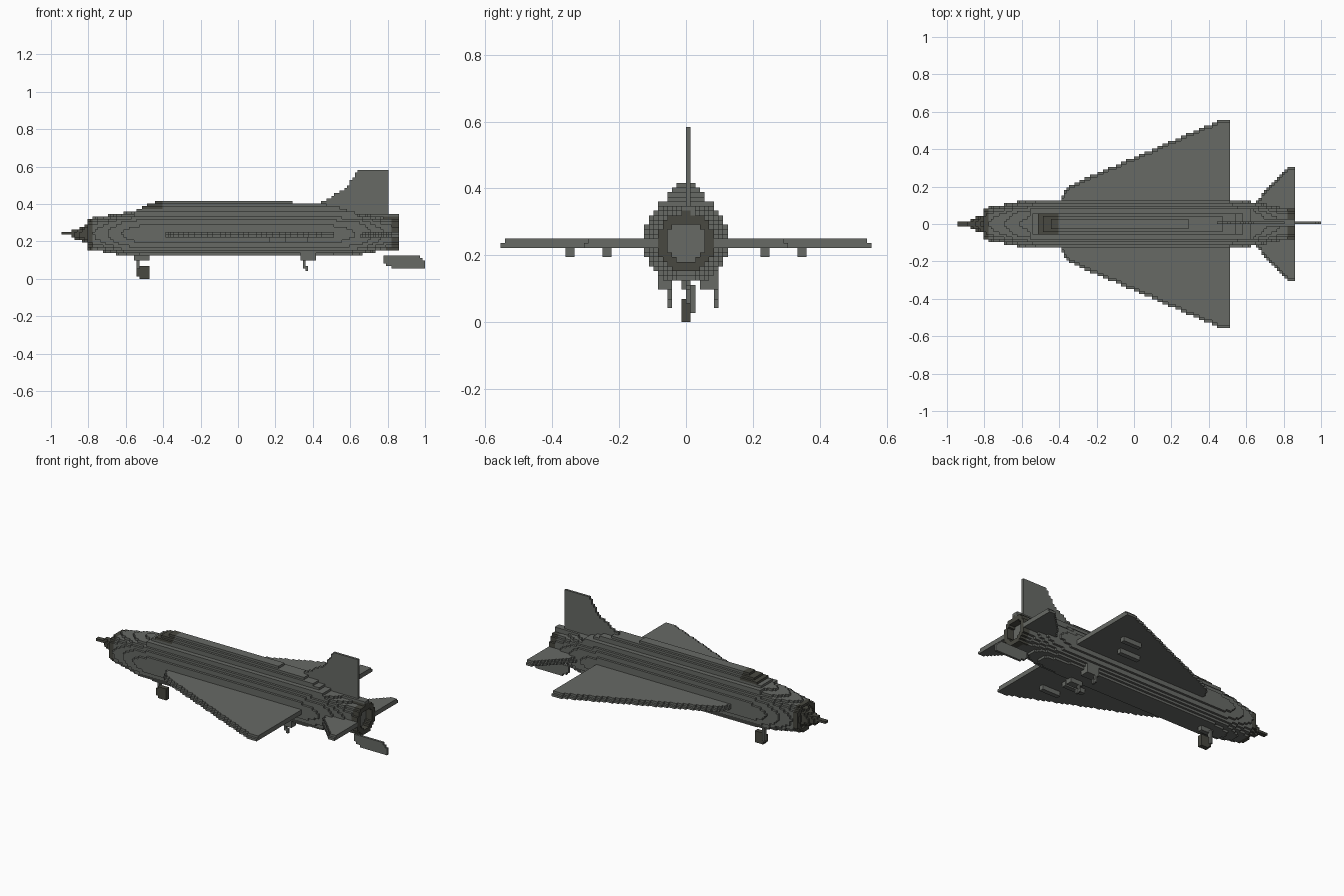
import bpy, bmesh, math
from mathutils import Vector

cube = bpy.data.objects.get("Cube")
if cube:
    bpy.data.objects.remove(cube, do_unlink=True)

V = 2 / 144        # edge length of one block
AXIS = 0.24        # height of the fuselage centre line


def material(name, color):
    m = bpy.data.materials.new(name)
    m.use_nodes = True
    rgba = (*color, 1)
    m.diffuse_color = rgba
    m.node_tree.nodes["Principled BSDF"].inputs["Base Color"].default_value = rgba
    return m


GREY = material("airframe grey", (0.135, 0.142, 0.13))
DARK = material("dark metal", (0.065, 0.065, 0.052))


def interp(points, x):
    """Piecewise linear lookup, zero outside the listed range."""
    for (x0, a), (x1, b) in zip(points, points[1:]):
        if x0 <= x <= x1:
            return a + (b - a) * (x - x0) / (x1 - x0)
    return 0


def blocks(name, mat, lo, hi, test=lambda x, y, z: True):
    """Fill the box lo-hi with blocks that pass the test, keeping outer faces."""
    ranges = [range(round(a / V), round(b / V)) for a, b in zip(lo, hi)]
    cells = {(i, j, k) for i in ranges[0] for j in ranges[1] for k in ranges[2]
             if test((i + .5) * V, (j + .5) * V, (k + .5) * V)}
    bm = bmesh.new()
    cache = {}

    def vert(p):
        if p not in cache:
            cache[p] = bm.verts.new(Vector(p) * V)
        return cache[p]

    for c in cells:
        for axis in range(3):
            for side in (0, 1):
                near = list(c)
                near[axis] += 2 * side - 1
                if tuple(near) in cells:
                    continue
                loop = []
                for u, w in ((0, 0), (1, 0), (1, 1), (0, 1)):
                    p = list(c)
                    p[axis] += side
                    p[(axis + 1) % 3] += u
                    p[(axis + 2) % 3] += w
                    loop.append(vert(tuple(p)))
                bm.faces.new(loop if side else loop[::-1])
    mesh = bpy.data.meshes.new(name)
    bm.to_mesh(mesh)
    bm.free()
    mesh.materials.append(mat)
    ob = bpy.data.objects.new(name, mesh)
    bpy.context.collection.objects.link(ob)
    return ob


# Fuselage: rounded barrel with an open intake at the nose
body_radius = [(-0.82, 0.083), (-0.74, 0.095), (-0.62, 0.118), (-0.5, 0.126),
               (0.48, 0.126), (0.65, 0.117), (0.78, 0.09), (0.83, 0.085)]


def in_body(x, y, z):
    r = interp(body_radius, x)
    d = abs(y) ** 2.3 + abs((z - AXIS) * 1.04) ** 2.3
    intake = x < -0.74 and math.hypot(y, z - AXIS) < 0.066
    return d < r ** 2.3 and not intake


blocks("intake_lip", DARK, (-0.805, -0.14, 0.1), (-0.775, 0.14, 0.37), in_body)
blocks("fuselage", GREY, (-0.775, -0.14, 0.1), (0.82, 0.14, 0.37), in_body)

# Nose cone
cone = [(-0.945, 0.011), (-0.895, 0.012), (-0.87, 0.025), (-0.8, 0.052), (-0.72, 0.062)]
blocks("nose_cone", DARK, (-0.94, -0.08, 0.15), (-0.73, 0.08, 0.33),
       lambda x, y, z: math.hypot(y, z - AXIS) < interp(cone, x))

# Exhaust nozzle: ring with a recess
blocks("exhaust_nozzle", DARK, (0.77, -0.1, 0.13), (0.865, 0.1, 0.35),
       lambda x, y, z: math.hypot(y, z - AXIS) < 0.088
       and not (x > 0.82 and math.hypot(y, z - AXIS) < 0.058))

# Dorsal spine and canopy share one stepped section
spine_top = [(-0.56, 0.36), (-0.46, 0.405), (-0.41, 0.42), (0.25, 0.42),
             (0.34, 0.4), (0.5, 0.395), (0.64, 0.35)]


def in_spine(x, y, z):
    half = 0.028 if z > 0.403 else 0.042 if z > 0.385 else 0.056 if z > 0.36 else 0.083
    return z < interp(spine_top, x) and abs(y) < half


def in_canopy(x, y, z):
    return -0.54 < x < -0.4 and z > 0.375


blocks("dorsal_spine", GREY, (-0.56, -0.09, 0.33), (0.64, 0.09, 0.43),
       lambda x, y, z: in_spine(x, y, z) and not in_canopy(x, y, z))
blocks("canopy", DARK, (-0.56, -0.09, 0.36), (-0.38, 0.09, 0.43),
       lambda x, y, z: in_spine(x, y, z) and in_canopy(x, y, z))

# Delta wings and tailplanes: two layers, the upper one slightly shorter
wing_span = [(-0.4, 0.13), (-0.36, 0.195), (-0.32, 0.218), (0.46, 0.556), (0.53, 0.558)]
tail_span = [(0.64, 0.11), (0.82, 0.3), (0.88, 0.306)]


def surface(name, span, x0, x1, root):
    for label, s in (("left", 1), ("right", -1)):
        def test(x, y, z):
            trim = V if z > 17 * V else 0
            return root < s * y < interp(span, x) - trim
        blocks(f"{label}_{name}", GREY, (x0, -0.57, 16 * V), (x1, 0.57, 18 * V), test)


surface("wing", wing_span, -0.39, 0.52, 0.1)
surface("tailplane", tail_span, 0.65, 0.868, 0.09)

# Tail fin with curved leading edge, and the housing at its foot
fin_top = [(0.38, 0.395), (0.45, 0.41), (0.5, 0.44), (0.55, 0.468),
           (0.59, 0.5), (0.65, 0.59), (0.81, 0.59)]
blocks("tail_fin", GREY, (0.39, 0, 0.32), (0.8, V, 0.59),
       lambda x, y, z: z < interp(fin_top, x))
blocks("fin_foot_housing", GREY, (0.64, -V, 0.32), (0.868, 2 * V, 0.35))

# Loose ventral plate behind the tail
plate_low = [(0.77, 0.085), (0.83, 0.06), (1.01, 0.06)]
plate_high = [(0.77, 0.112), (0.8, 0.126), (0.96, 0.126), (1.01, 0.09)]
blocks("ventral_plate", GREY, (0.78, 0, 0.05), (1, V, 0.13),
       lambda x, y, z: interp(plate_low, x) < z < interp(plate_high, x))

# Probe boom beside the nose
blocks("probe_boom", GREY, (-1, 5 * V, 0.3), (-0.6, 6 * V, 0.31))

# Wing pylons
for label, s in (("left", 1), ("right", -1)):
    for place, y, x0, x1 in (("inner", 0.236, 0.16, 0.3), ("outer", 0.347, 0.25, 0.38)):
        a, b = sorted((s * (y - V), s * (y + V)))
        blocks(f"{label}_{place}_pylon", GREY, (x0, a, 0.195), (x1, b, 16 * V))

# Nose gear
blocks("nose_gear_mount", GREY, (-0.555, -V, 0.097), (-0.47, V, 0.14))
blocks("nose_gear_strut", GREY, (-0.54, 0, 0.03), (-0.525, 2 * V, 0.11))
blocks("nose_wheel", DARK, (-0.54, -V, 0), (-0.47, V, 0.07),
       lambda x, y, z: math.hypot(x + 0.505, z - 0.035) < 0.04)

# Main gear: housing, strut and toe on each side
for label, y0, y1, strut in (("left", 0.042, 0.097, 0.083), ("right", -0.083, -0.042, -0.056)):
    blocks(f"{label}_gear_housing", GREY, (0.34, y0, 0.097), (0.41, y1, 0.15))
    blocks(f"{label}_gear_strut", GREY, (0.345, strut, 0.055), (0.36, strut + V, 0.11))
    blocks(f"{label}_gear_toe", GREY, (0.36, strut, 0.042), (0.38, strut + V, 0.07))
